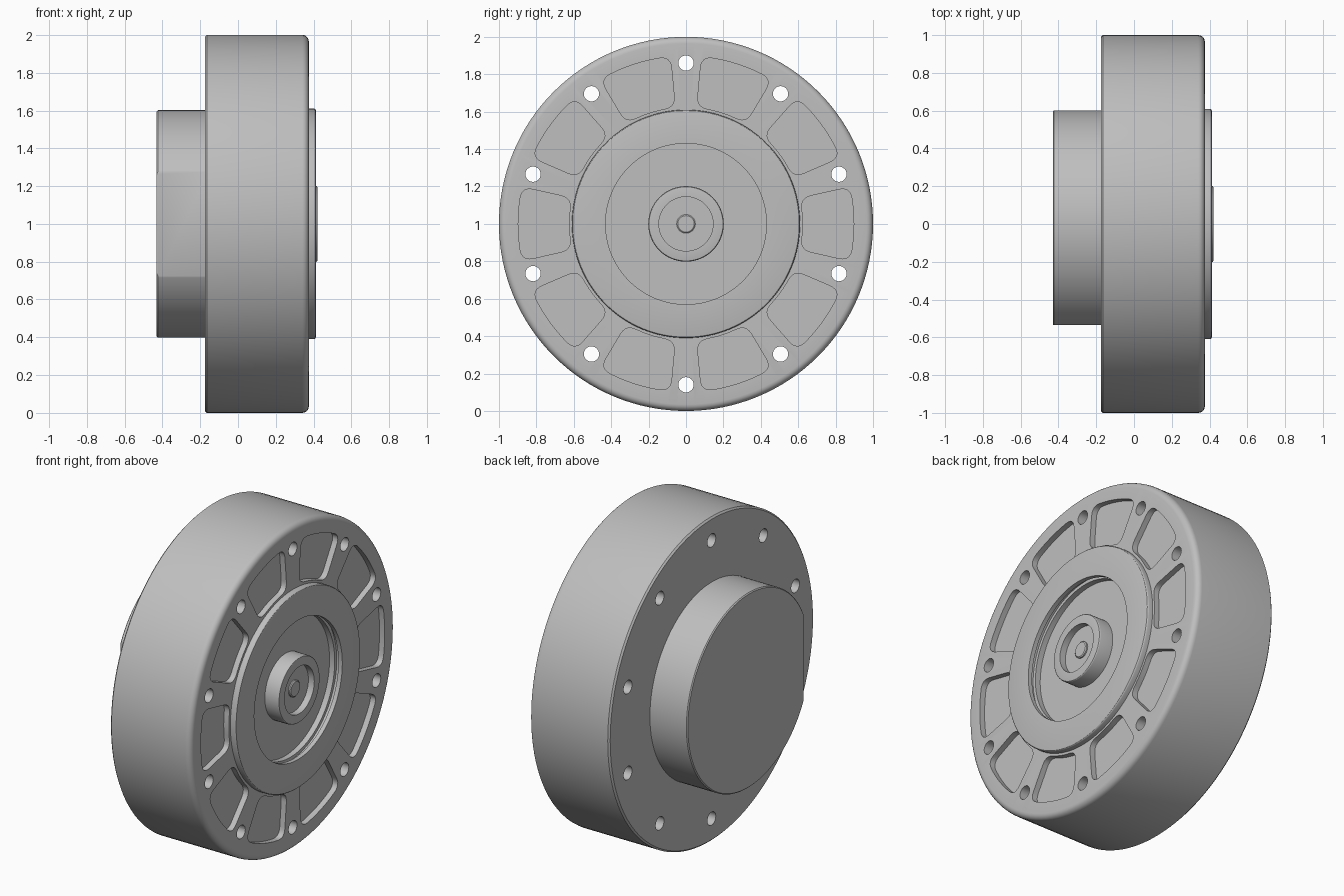
import bpy, bmesh, math
from mathutils import Vector

cube = bpy.data.objects.get("Cube")
if cube:
    bpy.data.objects.remove(cube, do_unlink=True)

metal = bpy.data.materials.new("plain grey metal")
metal.use_nodes = True
GREY = (0.52, 0.52, 0.52, 1)
metal.diffuse_color = GREY
metal.node_tree.nodes["Principled BSDF"].inputs["Base Color"].default_value = GREY


def polar(x, r, a):
    """Point at distance r and angle a around the wheel axis."""
    return Vector((x, r * math.cos(a), 1 + r * math.sin(a)))


def make_object(name, bm):
    bmesh.ops.recalc_face_normals(bm, faces=bm.faces)
    mesh = bpy.data.meshes.new(name)
    bm.to_mesh(mesh)
    bm.free()
    mesh.materials.append(metal)
    obj = bpy.data.objects.new(name, mesh)
    bpy.context.collection.objects.link(obj)
    return obj


def lathe(profile, segments):
    """Closed solid turned from (x, r) points, capped at both ends."""
    bm = bmesh.new()
    angles = [math.tau * i / segments for i in range(segments)]
    rings = [[bm.verts.new(polar(x, r, a)) for a in angles] for x, r in profile]
    for one, two in zip(rings, rings[1:]):
        for i in range(segments):
            j = (i + 1) % segments
            bm.faces.new((one[i], one[j], two[j], two[i]))
    bm.faces.new(rings[0])
    bm.faces.new(rings[-1])
    return bm


def fillet(x, r, size, steps=5):
    """Convex rounded rim towards +x, ending on the end face."""
    return [(x - size + size * math.sin(t), r - size + size * math.cos(t))
            for t in (math.pi / 2 * k / steps for k in range(steps + 1))]


def prism(bm, outline, x0, x1):
    """Add a prism with an (r, angle) outline."""
    low = [bm.verts.new(polar(x0, r, a)) for r, a in outline]
    high = [bm.verts.new(polar(x1, r, a)) for r, a in outline]
    bm.faces.new(low)
    bm.faces.new(high)
    for i in range(len(low)):
        j = (i + 1) % len(low)
        bm.faces.new((low[i], low[j], high[j], high[i]))


def pocket_outline(centre, inner=0.625, outer=0.897, half=math.radians(12.7), f=0.06):
    """Rounded ring sector."""
    points = []
    corners = [(outer, -1, 1), (outer, 1, 1), (inner, 1, -1), (inner, -1, -1)]
    for n, (r, side, way) in enumerate(corners):
        on_edge = Vector((r - way * f, side * half))
        corner = Vector((r, side * half))
        on_arc = Vector((r, side * (half - f / r)))
        a, b = (on_edge, on_arc) if n % 2 == 0 else (on_arc, on_edge)
        for k in range(7):
            t = k / 6
            points.append(a * (1 - t) ** 2 + corner * 2 * t * (1 - t) + b * t * t)
        if n % 2 == 0:  # follow the arc to the next corner
            for k in range(1, 6):
                points.append(Vector((r, on_arc.y * (1 - k / 3))))
    return [(p.x, centre + p.y) for p in points]


def subtract(obj, cutter):
    mod = obj.modifiers.new("cut", 'BOOLEAN')
    mod.operation, mod.solver, mod.object = 'DIFFERENCE', 'EXACT', cutter
    bpy.context.view_layer.objects.active = obj
    bpy.ops.object.modifier_apply(modifier=mod.name)
    bpy.data.objects.remove(cutter, do_unlink=True)


# Main wheel with raised ring and grooved central recess
FACE, BACK, FLOOR = 0.375, -0.175, 0.325
body = make_object("wheel_body", lathe(
    [(BACK, 0.99), (BACK + 0.01, 1.0)] + fillet(FACE, 1.0, 0.035)
    + [(FACE, 0.61)] + fillet(0.412, 0.61, 0.01, 3)
    + [(0.412, 0.43), (0.385, 0.43), (0.385, 0.45), (0.36, 0.45), (0.36, 0.43), (FLOOR, 0.43)],
    128))

# Ten shallow pockets and ten through holes around the rim
pockets, holes = bmesh.new(), bmesh.new()
for i in range(10):
    angle = math.tau * i / 10
    prism(pockets, pocket_outline(angle), FACE - 0.035, FACE + 0.1)
    mid = polar(0, 0.86, angle + math.pi / 10)
    rims = []
    for x in (BACK - 0.1, FACE + 0.1):
        rims.append([holes.verts.new((x, mid.y + 0.041 * math.cos(math.tau * k / 24),
                                      mid.z + 0.041 * math.sin(math.tau * k / 24)))
                     for k in range(24)])
        holes.faces.new(rims[-1])
    for k in range(24):
        j = (k + 1) % 24
        holes.faces.new((rims[0][k], rims[0][j], rims[1][j], rims[1][k]))
subtract(body, make_object("pocket_cutter", pockets))
subtract(body, make_object("hole_cutter", holes))

# Rear boss with one flat side towards the front
bm = lathe([(BACK + 0.02, 0.602), (-0.424, 0.602), (-0.43, 0.596)], 128)
bmesh.ops.bisect_plane(bm, geom=bm.verts[:] + bm.edges[:] + bm.faces[:],
                       plane_co=(0, -0.535, 0), plane_no=(0, -1, 0), clear_outer=True)
bmesh.ops.holes_fill(bm, edges=[e for e in bm.edges if e.is_boundary], sides=0)
boss = make_object("rear_boss", bm)

# Hollow centre hub and the small pin inside it
hub = make_object("centre_hub", lathe(
    [(FLOOR - 0.02, 0.202)] + fillet(0.42, 0.202, 0.008, 3)
    + [(0.42, 0.145), (0.38, 0.145)], 64))
pin = make_object("centre_pin", lathe(
    [(0.37, 0.05), (0.388, 0.05), (0.393, 0.044)], 32))

# Smooth round walls, crisp edges
bpy.ops.object.select_all(action='DESELECT')
for obj in (body, boss, hub, pin):
    obj.select_set(True)
bpy.context.view_layer.objects.active = body
bpy.ops.object.shade_smooth_by_angle(angle=math.radians(30))
